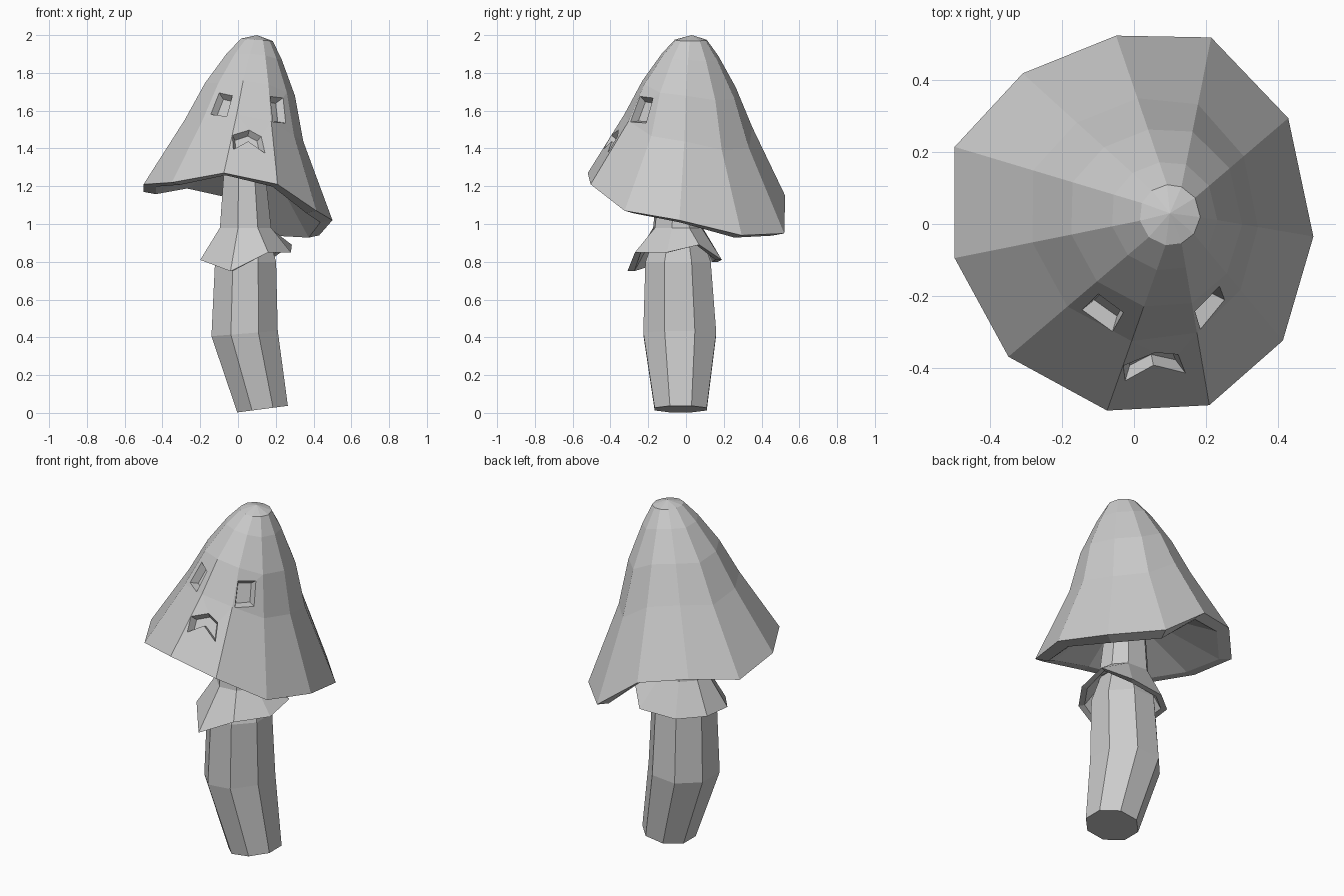
import bpy, bmesh, math
from mathutils import Vector
from mathutils.bvhtree import BVHTree

if "Cube" in bpy.data.objects:
    bpy.data.objects.remove(bpy.data.objects["Cube"])

grey = bpy.data.materials.new("plain_grey")
grey.use_nodes = True
grey.diffuse_color = (0.6, 0.6, 0.6, 1)
grey.node_tree.nodes["Principled BSDF"].inputs["Base Color"].default_value = (0.6, 0.6, 0.6, 1)


def loft(name, rings, top):
    """Skin counter-clockwise rings from first to last, closed by a face and a tip."""
    bm = bmesh.new()
    loops = [[bm.verts.new(p) for p in ring] for ring in rings]
    n = len(rings[0])
    for a, b in zip(loops, loops[1:]):
        for i in range(n):
            j = (i + 1) % n
            bm.faces.new((a[i], a[j], b[j], b[i]))
    bm.faces.new(loops[0][::-1])
    tip = bm.verts.new(top)
    for i in range(n):
        bm.faces.new((loops[-1][i], loops[-1][(i + 1) % n], tip))
    me = bpy.data.meshes.new(name)
    bm.to_mesh(me)
    bm.free()
    me.materials.append(grey)
    ob = bpy.data.objects.new(name, me)
    bpy.context.collection.objects.link(ob)
    return ob


def ring(cx, cy, z, r, angles, slope_x=0, stretch_y=1):
    return [Vector((cx + r * math.cos(a), cy + r * stretch_y * math.sin(a),
                    z + r * slope_x * math.cos(a))) for a in angles]


def inner_lip(edge, centre, scale, drop):
    """Edge loop drawn in towards a centre, giving the rim its thickness."""
    return [Vector((*centre.lerp(p.xy, scale), p.z - drop)) for p in edge]


# Stem: bent eight-sided column
octagon = [math.radians(22.5 + 45 * i) for i in range(8)]
loft("stem", [
    ring(0.13, -0.028, 0.02, 0.145, octagon, 0.13, 1.03),
    ring(0.035, -0.033, 0.42, 0.19, octagon, 0.08, 1.1),
    ring(0.04, -0.042, 0.8, 0.175, octagon, 0, 1.07),
    ring(0.04, -0.04, 0.96, 0.125, octagon)], top=(0.04, -0.04, 1.0))

# Neck with its flared, uneven skirt
hem = [Vector(p) for p in [
    (-0.04, -0.31, 0.75), (0.16, -0.27, 0.85), (0.28, -0.1, 0.85), (0.285, 0.07, 0.89),
    (0.17, 0.19, 0.81), (-0.05, 0.17, 0.8), (-0.18, 0.06, 0.81), (-0.2, -0.1, 0.81)]]
hem_angles = [math.atan2(p.y + 0.04, p.x - 0.04) for p in hem]
loft("neck_skirt", [
    ring(0.04, -0.04, 0.95, 0.13, hem_angles),
    inner_lip(hem, Vector((0.04, -0.05)), 0.86, 0),
    hem,
    ring(0.04, -0.04, 0.98, 0.14, hem_angles),
    ring(0.035, -0.035, 1.25, 0.115, hem_angles),
    ring(0.05, -0.02, 1.45, 0.1, hem_angles)], top=(0.05, -0.02, 1.5))

# Cap: uneven drooping brim, shallow hollow below, blended up to a small crown
brim = [Vector(p) for p in [
    (0.5, -0.035, 1.02), (0.43, 0.295, 0.94), (0.215, 0.52, 0.95), (-0.05, 0.525, 1.15),
    (-0.31, 0.42, 1.2), (-0.5, 0.215, 1.17), (-0.5, -0.095, 1.21), (-0.35, -0.37, 1.22),
    (-0.075, -0.52, 1.27), (0.21, -0.505, 1.21), (0.415, -0.325, 1.07)]]
brim_angles = [math.atan2(p.y, p.x) for p in brim]
crown = ring(0.1, 0.025, 1.975, 0.085, brim_angles, -0.08)
cap_rings = [ring(0.04, -0.02, 1.33, 0.14, brim_angles),
             inner_lip(brim, Vector((0, 0)), 0.87, 0.012), brim]
for across, down, hollow in [(0.58, 0.56, 0.07), (0.37, 0.305, 0), (0.15, 0.105, 0)]:
    cap_rings.append([
        Vector((*c.xy.lerp(b.xy, across - hollow * max(0, math.cos(a))),
                c.z + (b.z - c.z) * down))
        for b, c, a in zip(brim, crown, brim_angles)])
cap_rings.append(crown)
cap = loft("cap", cap_rings, top=(0.1, 0.03, 2.0))

# Carved face: outlines (x, z) are dropped onto the cap and sunk with sloping walls
face_shapes = {
    "right_eye": [(-0.145, 1.58), (-0.06, 1.57), (-0.03, 1.68), (-0.1, 1.695)],
    "left_eye": [(0.185, 1.54), (0.25, 1.535), (0.235, 1.665), (0.17, 1.675)],
    "mouth": [(-0.025, 1.395), (0.055, 1.44), (0.145, 1.375), (0.125, 1.465),
              (0.06, 1.5), (-0.03, 1.47)]}
surface = BVHTree.FromPolygons([v.co for v in cap.data.vertices],
                               [p.vertices[:] for p in cap.data.polygons])
for name, outline in face_shapes.items():
    hits = [surface.ray_cast(Vector((x, -2, z)), Vector((0, 1, 0))) for x, z in outline]
    normal = sum((h[1] for h in hits), Vector()).normalized()
    centre = sum((h[0] for h in hits), Vector()) / len(hits)
    bm = bmesh.new()
    floor, lid = [[bm.verts.new(centre + (h[0] - centre) * (1 + side * 0.25)
                                + normal * side * 0.04) for h in hits] for side in (-1, 1)]
    bm.faces.new(floor[::-1])
    bm.faces.new(lid)
    for i in range(len(hits)):
        j = (i + 1) % len(hits)
        bm.faces.new((floor[i], floor[j], lid[j], lid[i]))
    bmesh.ops.recalc_face_normals(bm, faces=bm.faces)
    me = bpy.data.meshes.new(name + "_cutter")
    bm.to_mesh(me)
    bm.free()
    me.materials.append(grey)
    cutter = bpy.data.objects.new(name + "_cutter", me)
    bpy.context.collection.objects.link(cutter)
    cutter.hide_render = True
    cutter.display_type = "WIRE"
    cut = cap.modifiers.new(name, "BOOLEAN")
    cut.operation = "DIFFERENCE"
    cut.solver = "EXACT"
    cut.object = cutter
